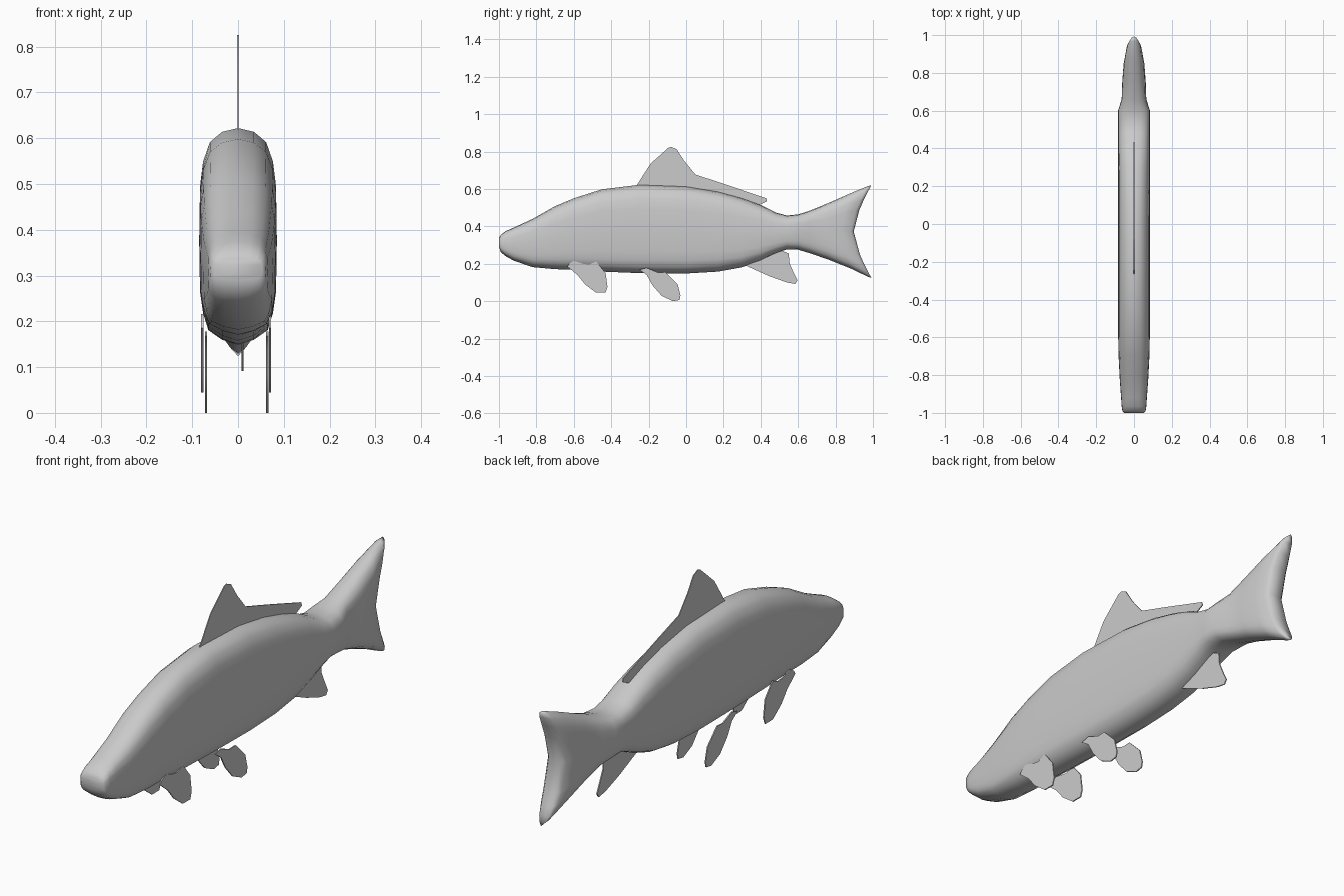
import bpy, bmesh

if "Cube" in bpy.data.objects:
    bpy.data.objects.remove(bpy.data.objects["Cube"])

# Unit cross-section, right half from back ridge to belly ridge (x, t)
HALF = [(0, 1), (.42, .965), (.74, .87), (.92, .69), (1, .46), (1.02, 0),
        (1, -.5), (.92, -.7), (.78, -.86), (.42, -.95), (0, -1)]
RING = HALF + [(-x, t) for x, t in HALF[-2:0:-1]]


def finish(bm, name, angle=None):
    bmesh.ops.recalc_face_normals(bm, faces=bm.faces)
    me = bpy.data.meshes.new(name)
    bm.to_mesh(me)
    bm.free()
    ob = bpy.data.objects.new(name, me)
    bpy.context.collection.objects.link(ob)
    if angle is None:
        for p in me.polygons:
            p.use_smooth = True
    else:
        bpy.ops.object.select_all(action='DESELECT')
        ob.select_set(True)
        bpy.context.view_layer.objects.active = ob
        bpy.ops.object.shade_smooth_by_angle(angle=angle)
    return ob


def fin(name, x, outline, thick=.005):
    """Thin plate cut to a side outline of (y, z) points."""
    bm = bmesh.new()
    f = bm.faces.new([bm.verts.new((x - thick / 2, y, z)) for y, z in outline])
    r = bmesh.ops.extrude_face_region(bm, geom=[f])
    bmesh.ops.translate(bm, vec=(thick, 0, 0),
                        verts=[v for v in r['geom'] if isinstance(v, bmesh.types.BMVert)])
    return finish(bm, name, .6)


# Body and tail: y, top, bottom, half width, backward sweep of the tips
SECTIONS = [
    (-1.0, .337, .29, .052, 0), (-.99, .355, .262, .06, 0), (-.965, .374, .241, .064, 0),
    (-.92, .394, .216, .067, 0), (-.82, .44, .182, .074, 0), (-.7, .508, .171, .08, 0),
    (-.6, .55, .168, .082, 0), (-.45, .598, .158, .083, 0), (-.25, .622, .15, .083, 0),
    (0, .613, .148, .083, 0), (.17, .585, .158, .083, 0), (.3, .55, .181, .083, 0),
    (.4, .514, .217, .083, 0), (.48, .474, .255, .083, 0), (.54, .458, .277, .083, 0),
    (.6, .464, .275, .083, 0), (.66, .483, .257, .064, 0), (.75, .524, .223, .061, .01),
    (.83, .577, .175, .055, .05), (.88, .614, .132, .043, .09), (.897, .62, .124, .028, .095)]
bm = bmesh.new()
rings = []
for y, top, bot, w, sweep in SECTIONS:
    c, h = (top + bot) / 2, (top - bot) / 2
    rings.append([bm.verts.new((x * w, y + sweep * abs(t) ** 1.5, c + h * t)) for x, t in RING])
n = len(RING)
for a, b in zip(rings, rings[1:]):
    for i in range(n):
        j = (i + 1) % n
        bm.faces.new((a[i], a[j], b[j], b[i]))
for r in (rings[0], rings[-1]):  # nose and tail end caps
    for i in range(n // 2):
        q = [r[i], r[i + 1], r[n - i - 1], r[(n - i) % n]]
        bm.faces.new(list(dict.fromkeys(q)))
finish(bm, "body")

# Single fins
fin("dorsal_fin", 0, [(-.27, .61), (-.19, .735), (-.095, .82), (-.08, .825), (-.05, .812),
                      (-.01, .75), (.05, .677), (.2, .628), (.43, .55), (.435, .535),
                      (.38, .508), (.2, .565), (0, .6)], .004)
fin("anal_fin", .01, [(.32, .19), (.42, .24), (.5, .275), (.55, .255), (.555, .2),
                      (.575, .155), (.597, .11), (.585, .092), (.54, .1), (.45, .132)])

# Paired fins
PECTORAL = [(-.635, .185), (-.625, .2), (-.6, .216), (-.55, .2), (-.52, .195), (-.48, .212),
            (-.43, .15), (-.42, .075), (-.43, .045), (-.48, .045), (-.54, .09), (-.58, .14)]
PELVIC = [(-.25, .168), (-.21, .178), (-.15, .153), (-.11, .155), (-.045, .09), (-.03, .03),
          (-.035, .006), (-.07, 0), (-.13, .028), (-.18, .085), (-.21, .14)]
for side, s in (("left", 1), ("right", -1)):
    fin(side + "_pectoral_fin", s * .074 - .004, PECTORAL)
    fin(side + "_pelvic_fin", s * .067 - .003, PELVIC)
